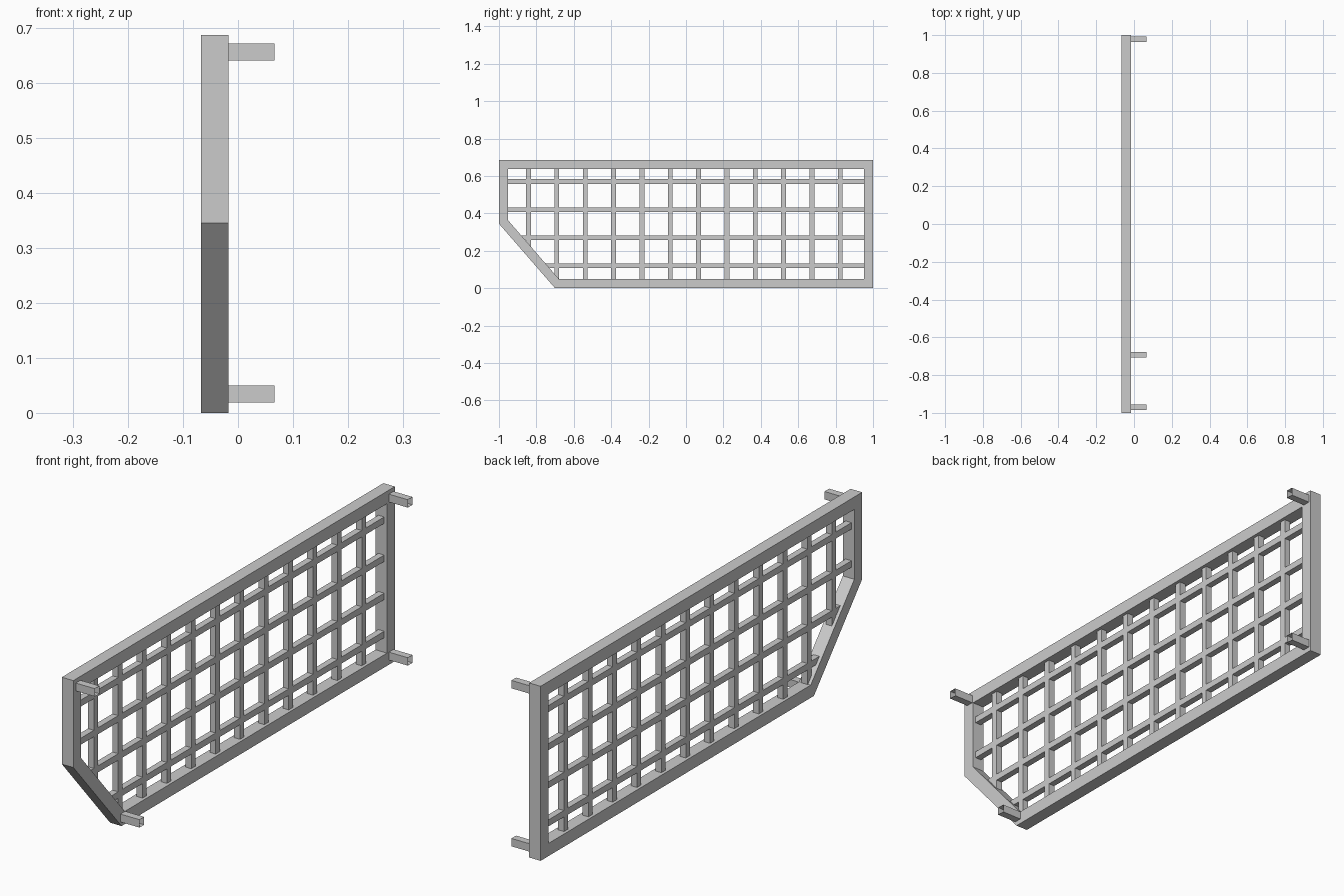
import bpy
import bmesh
from mathutils import Vector

cube = bpy.data.objects.get("Cube")
if cube:
    bpy.data.objects.remove(cube)

grey = bpy.data.materials.new("light grey")
grey.use_nodes = True
COLOUR = (0.6, 0.6, 0.6, 1)
grey.diffuse_color = COLOUR
grey.node_tree.nodes["Principled BSDF"].inputs["Base Color"].default_value = COLOUR

BACK, FRONT, TIP = -0.067, -0.017, 0.066
MID = (BACK + FRONT) / 2
BAR = 0.0128          # half thickness of the lattice bars


def finish(name, bm):
    bmesh.ops.recalc_face_normals(bm, faces=bm.faces)
    mesh = bpy.data.meshes.new(name)
    bm.to_mesh(mesh)
    bm.free()
    mesh.materials.append(grey)
    obj = bpy.data.objects.new(name, mesh)
    bpy.context.collection.objects.link(obj)
    return obj


def box(name, low, high, open_ends=False):
    low, high = Vector(low), Vector(high)
    bm = bmesh.new()
    bmesh.ops.create_cube(bm, size=1)
    for v in bm.verts:
        v.co = (low + high) / 2 + v.co * (high - low)
    if open_ends:
        bm.normal_update()
        ends = [f for f in bm.faces if abs(f.normal.x) > 0.9]
        bmesh.ops.delete(bm, geom=ends, context='FACES_ONLY')
    return finish(name, bm)


# Outer frame: a ring between two five-sided outlines, one corner cut off
outer = [(-1, 0.345), (-1, 0.687), (1, 0.687), (1, 0), (-0.70, 0)]
inner = [(-0.951, 0.363), (-0.951, 0.638), (0.951, 0.638),
         (0.951, 0.05), (-0.68, 0.05)]
bm = bmesh.new()
rings = [[bm.verts.new((x, y, z)) for y, z in outline]
         for x, outline in ((BACK, outer), (FRONT, outer),
                            (FRONT, inner), (BACK, inner))]
for k in range(4):
    a, b = rings[k], rings[(k + 1) % 4]
    for i in range(5):
        j = (i + 1) % 5
        bm.faces.new((a[i], a[j], b[j], b[i]))
finish("frame", bm)

# Inner edge of the slanted corner, used to trim the lattice
(y0, z0), (y1, z1) = inner[0], inner[-1]
slope = (z1 - z0) / (y1 - y0)


def trim(obj):
    bm = bmesh.new()
    bm.from_mesh(obj.data)
    cut = bmesh.ops.bisect_plane(
        bm, geom=bm.verts[:] + bm.edges[:] + bm.faces[:],
        plane_co=(0, y0 - 0.004, z0 - 0.004), plane_no=(0, slope, -1),
        clear_outer=True)
    edges = [e for e in cut["geom_cut"] if isinstance(e, bmesh.types.BMEdge)]
    if edges:
        bmesh.ops.holes_fill(bm, edges=edges)
    bm.to_mesh(obj.data)
    bm.free()


# Lattice bars
for i in range(12):
    y = -0.842 + i * 0.1515
    trim(box(f"vertical_bar_{i + 1}", (MID - BAR, y - BAR, 0.05),
             (MID + BAR, y + BAR, 0.638)))
for i in range(4):
    z = 0.12 + i * 0.15
    trim(box(f"horizontal_bar_{i + 1}", (MID - BAR, -0.951, z - BAR),
             (MID + BAR, 0.951, z + BAR)))

# Hollow mounting pegs
pegs = {"upper_front": (-0.97, 0.656), "upper_back": (0.977, 0.656),
        "lower_front": (-0.692, 0.034), "lower_back": (0.977, 0.034)}
for place, (y, z) in pegs.items():
    box(f"{place}_mounting_peg", (FRONT, y - 0.0145, z - 0.0155),
        (TIP, y + 0.0145, z + 0.0155), open_ends=True)
